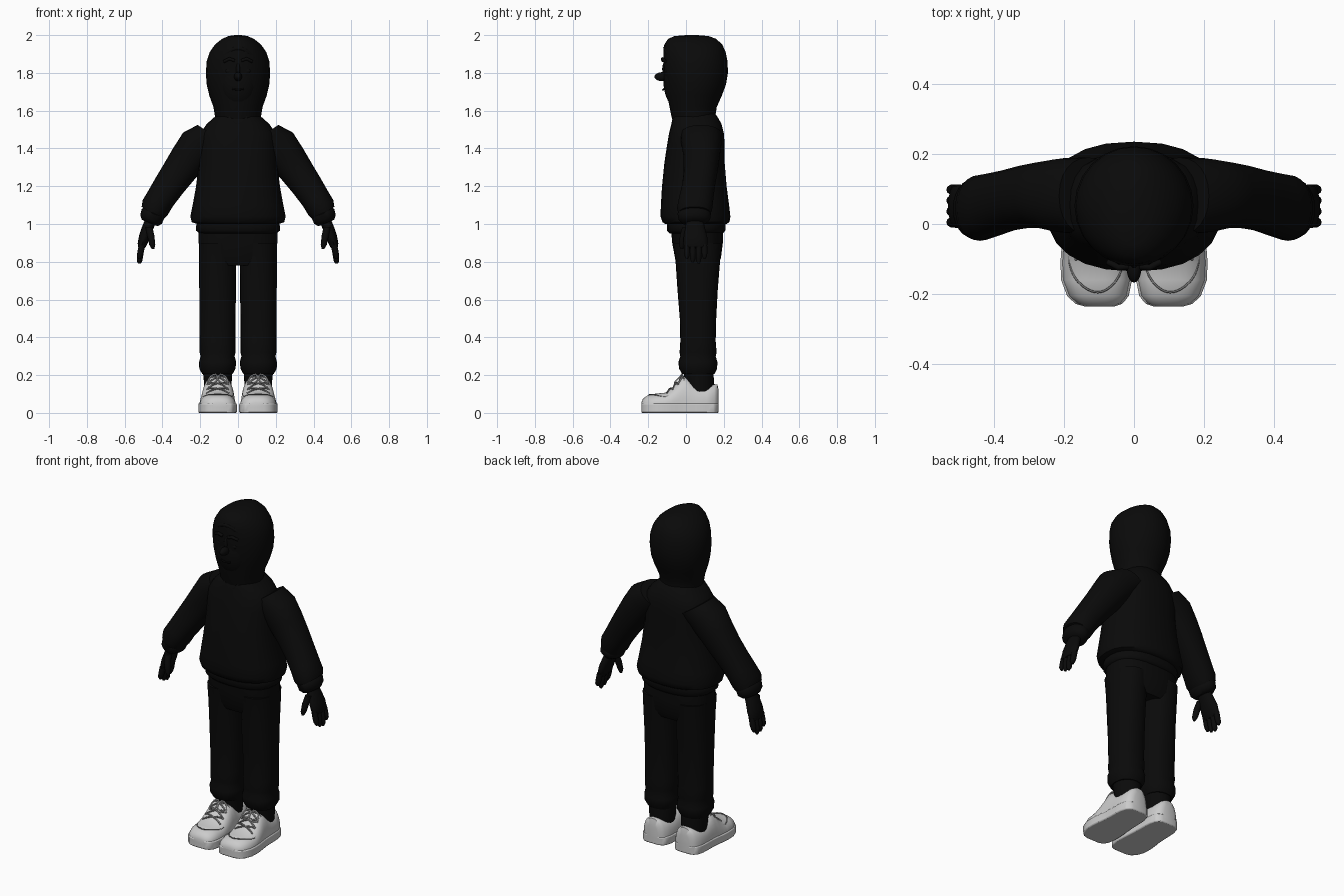
import bpy, bmesh
from math import sin, cos, pi, radians, copysign
from mathutils import Vector

if "Cube" in bpy.data.objects:
    bpy.data.objects.remove(bpy.data.objects["Cube"])


def material(name, value):
    m = bpy.data.materials.new(name)
    m.use_nodes = True
    colour = (value, value, value, 1)
    m.diffuse_color = colour
    m.node_tree.nodes["Principled BSDF"].inputs["Base Color"].default_value = colour
    return m


BLACK = material("black cloth", 0.003)
WHITE = material("shoe white", 0.6)
GREY = material("lace grey", 0.22)


def power(v, p):
    return copysign(abs(v) ** p, v)


def skin(name, loops, mat):
    """Bridge a list of equal point loops and cap both ends."""
    bm = bmesh.new()
    rows = [[bm.verts.new(p) for p in loop] for loop in loops]
    n = len(rows[0])
    for a, b in zip(rows, rows[1:]):
        for i in range(n):
            bm.faces.new((a[i], a[(i + 1) % n], b[(i + 1) % n], b[i]))
    bm.faces.new(rows[0])
    bm.faces.new(rows[-1])
    bmesh.ops.recalc_face_normals(bm, faces=bm.faces)
    mesh = bpy.data.meshes.new(name)
    bm.to_mesh(mesh)
    bm.free()
    mesh.materials.append(mat)
    ob = bpy.data.objects.new(name, mesh)
    bpy.context.collection.objects.link(ob)
    return ob


def loft(name, rings, mat=BLACK, s=1, tilt=0, p=1.0, n=24):
    """Rings are (x, z, half width, front y, back y), tilted about y."""
    t = radians(tilt)
    loops = []
    for x, z, w, front, back in rings:
        loop = []
        for i in range(n):
            a = 2 * pi * i / n
            u = w * power(cos(a), p)
            y = (front + back) / 2 + (back - front) / 2 * power(sin(a), p)
            loop.append((s * (x + u * cos(t)), y, z + u * sin(t)))
        loops.append(loop)
    return skin(name, loops, mat)


def cord(name, points, radius, mat=BLACK, cyclic=False):
    c = bpy.data.curves.new(name, "CURVE")
    c.dimensions = "3D"
    c.bevel_depth = radius
    c.bevel_resolution = 1
    c.use_fill_caps = True
    sp = c.splines.new("POLY")
    sp.points.add(len(points) - 1)
    for q, pt in zip(sp.points, points):
        q.co = (*pt, 1)
    sp.use_cyclic_u = cyclic
    c.materials.append(mat)
    ob = bpy.data.objects.new(name, c)
    bpy.context.collection.objects.link(ob)
    return ob


def ball(name, loc, size):
    bpy.ops.mesh.primitive_uv_sphere_add(segments=20, ring_count=12, location=loc)
    ob = bpy.context.object
    ob.name = name
    ob.scale = size
    ob.data.materials.append(BLACK)
    return ob


# Sweater body and hem band
loft("sweater", [(0, 1.0, .215, -.11, .215), (0, 1.01, .245, -.125, .23), (0, 1.04, .252, -.135, .235),
                 (0, 1.1, .24, -.133, .228), (0, 1.2, .222, -.127, .215), (0, 1.32, .208, -.115, .205),
                 (0, 1.42, .205, -.1, .205), (0, 1.48, .2, -.09, .2), (0, 1.53, .165, -.077, .188),
                 (0, 1.57, .12, -.07, .165), (0, 1.6, .09, -.05, .14)], p=.85)
loft("hem_band", [(0, .95, .205, -.085, .195), (0, .965, .222, -.1, .208), (0, .99, .222, -.1, .21),
                  (0, 1.02, .21, -.1, .21)], p=.85)

# Hood
loft("hood", [(0, 1.53, .12, -.065, .16), (0, 1.57, .122, -.077, .155), (0, 1.62, .13, -.087, .163),
              (0, 1.68, .152, -.1, .19), (0, 1.74, .166, -.11, .212), (0, 1.8, .17, -.118, .222),
              (0, 1.86, .166, -.12, .22), (0, 1.91, .15, -.12, .21), (0, 1.95, .122, -.115, .192),
              (0, 1.98, .085, -.095, .16), (0, 1.995, .05, -.06, .12), (0, 2.0, .015, 0, .06)])
rim = []
for i in range(40):
    a = 2 * pi * i / 40
    z = 1.75 + (.18 if sin(a) > 0 else .22) * sin(a)
    rim.append((.115 * cos(a) * (1 if sin(a) > 0 else 1 + .35 * sin(a)),
                -.088 - .022 * sin(a) + .045 * cos(a) ** 2, z))
cord("hood_rim", rim, .012, cyclic=True)

# Face
ball("face", (0, -.04, 1.76), (.105, .08, .15))
ball("nose", (0, -.125, 1.78), (.021, .042, .024))
ball("nose_bridge", (0, -.11, 1.82), (.012, .016, .04))
cord("mouth", [(-.03, -.117, 1.715), (0, -.122, 1.71), (.03, -.117, 1.715)], .005)

# Trouser seat
loft("trouser_seat", [(0, .78, .16, -.04, .165), (0, .82, .2, -.058, .185), (0, .9, .208, -.073, .195),
                      (0, .98, .208, -.08, .195)], p=.8)

# Shoe sections: y, centre x, half width, upper height
SECTIONS = [(-.236, .098, .035, .055), (-.228, .1, .062, .075), (-.205, .103, .083, .092),
            (-.16, .107, .096, .102), (-.11, .108, .097, .107), (-.08, .108, .095, .128),
            (-.05, .107, .092, .158), (-.015, .106, .088, .196), (.02, .106, .086, .18),
            (.06, .106, .085, .152), (.11, .106, .083, .142), (.15, .106, .072, .152),
            (.166, .106, .055, .15), (.173, .106, .035, .12)]


def shoe_top(y, u):
    """Point on the shoe upper at depth y and sideways fraction u."""
    for a, b in zip(SECTIONS, SECTIONS[1:]):
        if a[0] <= y <= b[0]:
            f = (y - a[0]) / (b[0] - a[0])
            _, cx, w, h = [m + f * (k - m) for m, k in zip(a, b)]
            return Vector((cx + w * u, y, .03 + (h - .03) * (1 - abs(u) ** 2.6) ** .55 + .004))


for side, s in (("left", 1), ("right", -1)):
    def sided(points):
        return [(s * q[0], q[1], q[2]) for q in points]

    # Trouser leg with a gathered cuff, and the ankle
    loft(side + "_leg", [(.107, .9, .1, -.07, .19), (.108, .8, .099, -.055, .18),
                         (.108, .65, .097, -.045, .168), (.109, .5, .096, -.033, .16),
                         (.109, .38, .095, -.03, .157), (.108, .32, .095, -.034, .162),
                         (.108, .3, .09, -.03, .157), (.108, .27, .098, -.04, .166),
                         (.109, .235, .096, -.037, .165), (.109, .205, .08, -.02, .15)], s=s, p=.88)
    loft(side + "_ankle", [(.108, .22, .078, -.015, .145), (.107, .17, .074, -.005, .148),
                           (.106, .11, .07, 0, .145)], s=s)

    # Sleeve, wrist cuff
    loft(side + "_sleeve", [(.13, 1.47, .1, -.03, .19), (.2, 1.425, .108, -.025, .188),
                            (.26, 1.35, .098, -.012, .178), (.31, 1.28, .09, -.012, .168),
                            (.36, 1.21, .083, -.02, .155), (.41, 1.135, .077, -.038, .145),
                            (.44, 1.085, .077, -.048, .14), (.455, 1.055, .066, -.04, .13)],
         s=s, tilt=33, p=.92)
    loft(side + "_cuff", [(.445, 1.075, .05, -.025, .115), (.45, 1.055, .064, -.045, .132),
                          (.46, 1.025, .062, -.04, .128), (.467, 1.005, .045, -.02, .105)],
         s=s, tilt=22)

    # Hand with four fingers and a thumb
    loft(side + "_palm", [(.462, 1.02, .03, .005, .09), (.478, .98, .03, -.005, .1),
                          (.496, .93, .029, -.012, .113), (.508, .89, .024, -.012, .113),
                          (.512, .875, .017, -.005, .108)], s=s, tilt=15, n=16)
    for i, tip in enumerate((.815, .797, .79, .815)):
        y = .005 + .031 * i
        loft(f"{side}_finger_{i + 1}", [(.507, .895, .017, y - .015, y + .015),
                                        (.516, .85, .017, y - .016, y + .016),
                                        (.521, tip + .015, .015, y - .014, y + .014),
                                        (.522, tip, .007, y - .006, y + .006)], s=s, n=10)
    loft(side + "_thumb", [(.472, .985, .019, -.02, .025), (.462, .94, .019, -.033, .008),
                           (.454, .89, .016, -.038, -.006), (.45, .868, .007, -.03, -.014)], s=s, n=10)
    # Cheek, eye and eyebrow
    ball(side + "_eye", (s * .045, -.1, 1.81), (.022, .013, .014))
    cord(side + "_eyebrow", sided([(.018, -.122, 1.865), (.045, -.124, 1.875), (.075, -.108, 1.86)]), .009)

    # Shoe upper and sole
    upper, edge = [], []
    for y, cx, w, h in SECTIONS:
        arc = [pi * i / 18 for i in range(19)]
        upper.append([(s * (cx + w * power(cos(a), .8)), y, .03 + (h - .03) * power(sin(a), .75))
                      for a in arc])
        edge.append((s * cx, y, w + .005))
    skin(side + "_shoe", upper, WHITE)
    outline = [(x + w, y) for x, y, w in edge] + [(x - w, y) for x, y, w in reversed(edge)]
    sole = skin(side + "_sole", [[(x, y, z) for x, y in outline] for z in (0, .05)], WHITE)
    bevel = sole.modifiers.new("soft_edge", "BEVEL")
    bevel.width, bevel.segments = .006, 2

    # Toe seam, crossed laces and bow
    seam = [shoe_top(-.09 - .105 * sin(pi * i / 16), .8 * cos(pi * i / 16)) for i in range(17)]
    cord(side + "_toe_seam", sided(seam), .003, GREY)
    for i in range(3):
        y = -.1 + .03 * i
        for d in (1, -1):
            lace = [shoe_top(y + .03 * k / 6, d * (.62 - 1.24 * k / 6)) for k in range(7)]
            cord(f"{side}_lace_{i + 1}", sided(lace), .0045, GREY)
    for d in (1, -1):
        loop = [shoe_top(-.035 - .022 * sin(2 * pi * k / 12), d * .3 * (1 - cos(2 * pi * k / 12)))
                + Vector((0, -.004, .006)) for k in range(12)]
        cord(side + "_lace_bow", sided(loop), .004, WHITE, True)

# Smooth shading on every mesh
bpy.ops.object.select_all(action="DESELECT")
for ob in bpy.context.collection.objects:
    if ob.type == "MESH":
        ob.select_set(True)
        bpy.context.view_layer.objects.active = ob
bpy.ops.object.shade_smooth_by_angle(angle=radians(50))
